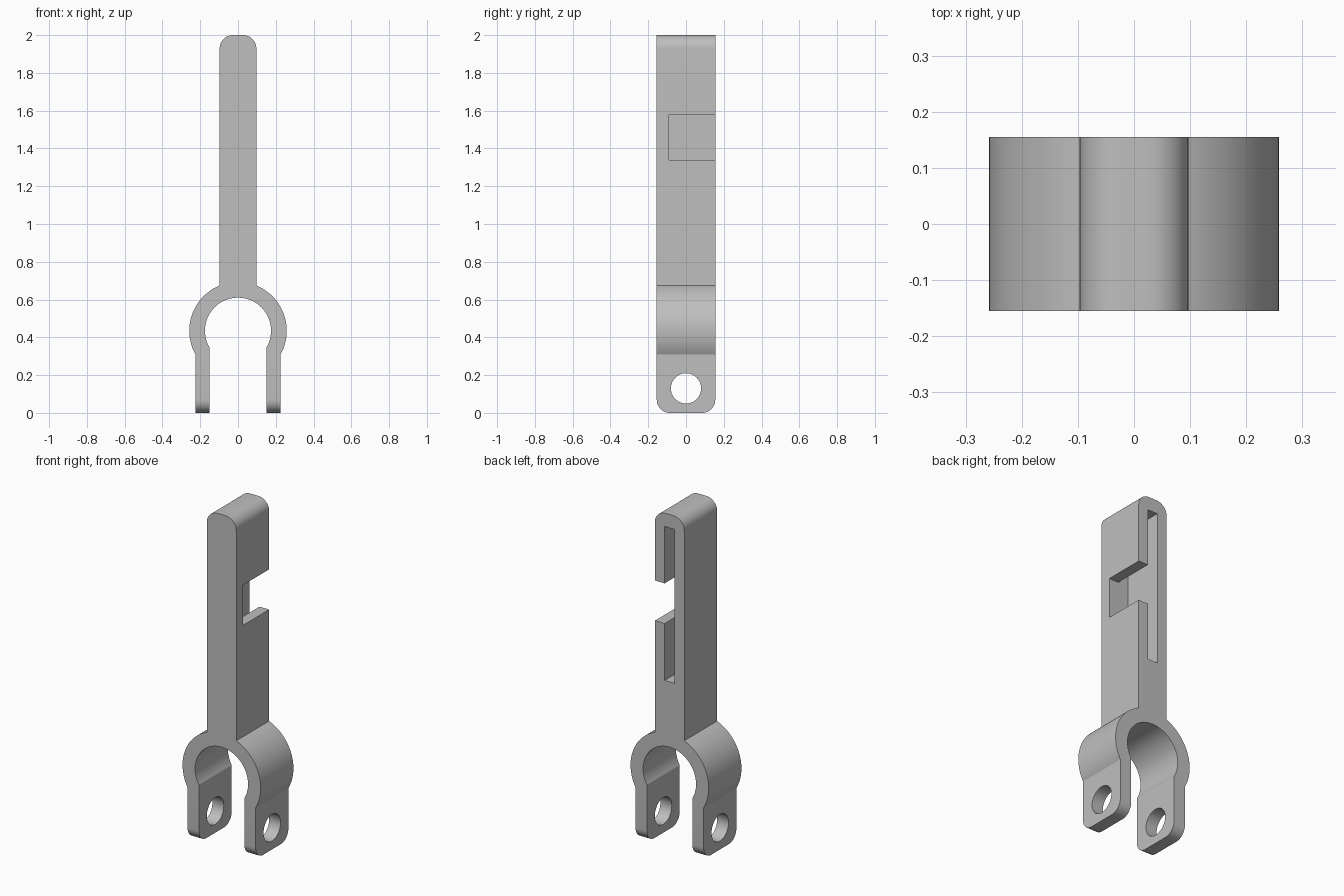
import bpy, bmesh
from math import sin, cos, asin, acos, pi, radians
from mathutils import Vector

old = bpy.data.objects.get("Cube")
if old:
    bpy.data.objects.remove(old, do_unlink=True)

DEPTH = 0.155                      # half thickness front to back
BAR, BAR_R = 0.097, 0.07           # bar half width and tip radius
RING_Z, R_OUT, R_IN = 0.435, 0.258, 0.175
LEG_IN, LEG_OUT = 0.15, 0.225
FOOT_R, HOLE_Z, HOLE_R = 0.07, 0.13, 0.08

grey = bpy.data.materials.new("plain grey")
grey.use_nodes = True
colour = (0.52, 0.52, 0.52, 1)
grey.diffuse_color = colour
grey.node_tree.nodes["Principled BSDF"].inputs["Base Color"].default_value = colour


def arc(cx, cy, r, a0, a1, n):
    return [(cx + r * cos(a0 + (a1 - a0) * i / n),
             cy + r * sin(a0 + (a1 - a0) * i / n)) for i in range(n + 1)]


def prism(name, points, axis, start, end):
    """Extrude a flat outline along x (outline in y, z) or y (outline in x, z)."""
    bm = bmesh.new()
    if axis == "x":
        verts = [bm.verts.new((start, a, b)) for a, b in points]
        move = Vector((end - start, 0, 0))
    else:
        verts = [bm.verts.new((a, start, b)) for a, b in points]
        move = Vector((0, end - start, 0))
    face = bm.faces.new(verts)
    new = bmesh.ops.extrude_face_region(bm, geom=[face])["geom"]
    bmesh.ops.translate(bm, vec=move,
                        verts=[v for v in new if isinstance(v, bmesh.types.BMVert)])
    bmesh.ops.recalc_face_normals(bm, faces=bm.faces)
    mesh = bpy.data.meshes.new(name)
    bm.to_mesh(mesh)
    bm.free()
    mesh.materials.append(grey)
    obj = bpy.data.objects.new(name, mesh)
    bpy.context.collection.objects.link(obj)
    return obj


def boolean(obj, cutter, operation):
    mod = obj.modifiers.new(cutter.name, "BOOLEAN")
    mod.object, mod.operation, mod.solver = cutter, operation, "EXACT"
    cutter.hide_render = True
    bpy.context.view_layer.objects.active = obj
    bpy.ops.object.modifier_apply(modifier=mod.name)
    bpy.data.objects.remove(cutter, do_unlink=True)


# Fork outline: half from bar tip down the outside and back up the inside
half = arc(BAR - BAR_R, 2 - BAR_R, BAR_R, pi / 2, 0, 12)
half += arc(0, RING_Z, R_OUT, acos(BAR / R_OUT), -acos(LEG_OUT / R_OUT), 36)
half += [(LEG_OUT, 0), (LEG_IN, 0)]
half += arc(0, RING_Z, R_IN, -acos(LEG_IN / R_IN), pi / 2, 40)
mirrored = [(-x, z) for x, z in reversed(half[:-1])]
fork = prism("clevis_fork", half + mirrored, "y", -DEPTH, DEPTH)

# Rounded feet
side = [(DEPTH, 2.2)]
side += arc(DEPTH - FOOT_R, FOOT_R, FOOT_R, 0, -pi / 2, 12)
side += arc(FOOT_R - DEPTH, FOOT_R, FOOT_R, -pi / 2, -pi, 12)
side += [(-DEPTH, 2.2)]
side = [(y * 1.0001, z) for y, z in side]
boolean(fork, prism("foot_rounding", side, "x", -0.5, 0.5), "INTERSECT")

# Pin holes through both legs
hole = arc(0, HOLE_Z, HOLE_R, 0, 2 * pi, 48)[:-1]
boolean(fork, prism("pin_hole", hole, "x", -0.5, 0.5), "DIFFERENCE")

# Long slot in the back, opening into a notch on the left side
W = 0.033
slot = [(-W, 1.0), (W, 1.0), (W, 1.34), (0.3, 1.34),
        (0.3, 1.58), (W, 1.58), (W, 1.92), (-W, 1.92)]
boolean(fork, prism("slot_and_notch", slot, "y", -0.09, 0.3), "DIFFERENCE")

# Smooth curves, sharp edges
bpy.ops.object.select_all(action="DESELECT")
fork.select_set(True)
bpy.context.view_layer.objects.active = fork
bpy.ops.object.shade_smooth_by_angle(angle=radians(20))
